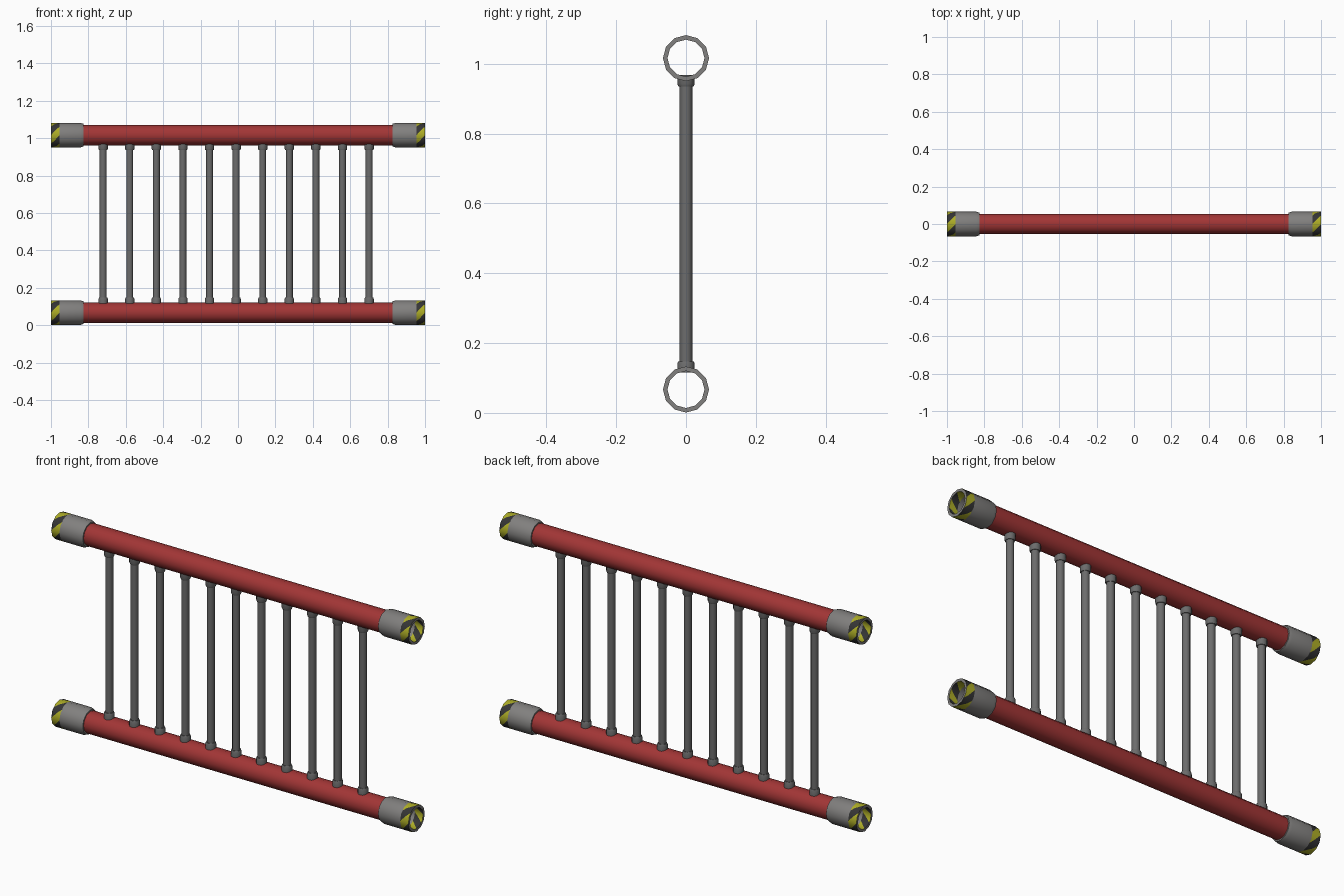
import bpy, bmesh, math

if "Cube" in bpy.data.objects:
    bpy.data.objects.remove(bpy.data.objects["Cube"])

RAIL_Z = (0.067, 1.016)
MID_Z = sum(RAIL_Z) / 2


def material(name, rgb):
    m = bpy.data.materials.new(name)
    m.diffuse_color = (*rgb, 1)
    m.use_nodes = True
    m.node_tree.nodes["Principled BSDF"].inputs["Base Color"].default_value = m.diffuse_color
    return m


RED = material("red_paint", (0.36, 0.036, 0.036))
COLLAR = material("light_grey_metal", (0.22, 0.215, 0.21))
BAR = material("grey_metal", (0.15, 0.15, 0.15))
YELLOW = material("hazard_yellow", (0.42, 0.42, 0.02))
DARK = material("hazard_dark", (0.035, 0.035, 0.035))


def lathe(name, profile, n, mats, along_x=True, closed=False, caps=False, stripe=None):
    """Revolve (position, radius) points; odd steps of 2n lie on the flat sides when striped."""
    bm = bmesh.new()
    cols = n * 2 if stripe else n
    rings = []
    for p, r in profile:
        ring = []
        for j in range(cols):
            t = 2 * math.pi * j / cols
            rr = r * math.cos(math.pi / n) if stripe and j % 2 else r
            a, b = -rr * math.cos(t), rr * math.sin(t)
            ring.append(bm.verts.new((p, a, b) if along_x else (b, a, p)))
        rings.append(ring)
    count = len(rings) if closed else len(rings) - 1
    for i in range(count):
        k = (i + 1) % len(rings)
        row = stripe.get(i) if stripe else None
        # striped rows are read from the inner end towards the open end
        lo, hi = (i, k) if profile[i][0] <= profile[k][0] else (k, i)
        for j in range(cols):
            j2 = (j + 1) % cols
            a, b, c, d = rings[lo][j], rings[lo][j2], rings[hi][j2], rings[hi][j]
            if row is None:
                bm.faces.new((a, b, c, d))
            else:
                for tri, s in (((a, b, c), j - row), ((a, c, d), j - 1 - row)):
                    bm.faces.new(tri).material_index = 1 if s % 6 >= 3 else 2
    if caps:
        bm.faces.new(rings[0])
        bm.faces.new(rings[-1])
    bmesh.ops.recalc_face_normals(bm, faces=bm.faces[:])
    me = bpy.data.meshes.new(name)
    bm.to_mesh(me)
    bm.free()
    for m in mats:
        me.materials.append(m)
    me.shade_smooth()
    me.set_sharp_from_angle(angle=math.radians(35))
    return me


def place(name, me, loc, turn=0):
    ob = bpy.data.objects.new(name, me)
    ob.location = loc
    ob.rotation_euler.z = turn
    bpy.context.collection.objects.link(ob)


# Horizontal rails: open tubes
rail = lathe("rail", [(-0.86, 0.0545), (0.86, 0.0545)], 12, [RED])

# End collars: hollow sleeves with a spiral hazard band at the open end
R, r = 0.066, 0.053
xs = (0.954, 0.9693, 0.9847)
profile = [(0.827, r), (0.827, 0.061), (0.843, R)] + [(x, R) for x in xs]
profile += [(1.0, R), (1.0, r)] + [(x, r) for x in reversed(xs)]
collar = lathe("end_collar", profile, 12, [COLLAR, YELLOW, DARK], closed=True,
               stripe={3: 0, 4: 1, 5: 2, 7: 2, 8: 1, 9: 0})

for label, z in zip(("lower", "upper"), RAIL_Z):
    place(label + "_rail", rail, (0, 0, z))
    place(label + "_right_collar", collar, (0, 0, z))
    place(label + "_left_collar", collar, (0, 0, z), math.pi)

# Upright bars with a chamfered socket at each end
half = [(-0.426, 0.025), (-0.401, 0.025), (-0.394, 0.022), (-0.394, 0.0185)]
bar = lathe("upright_bar", half + [(-p, q) for p, q in reversed(half)], 12, [BAR],
            along_x=False, caps=True)
for i in range(11):
    place(f"upright_bar_{i + 1}", bar, (-0.721 + 0.1422 * i, 0, MID_Z))
